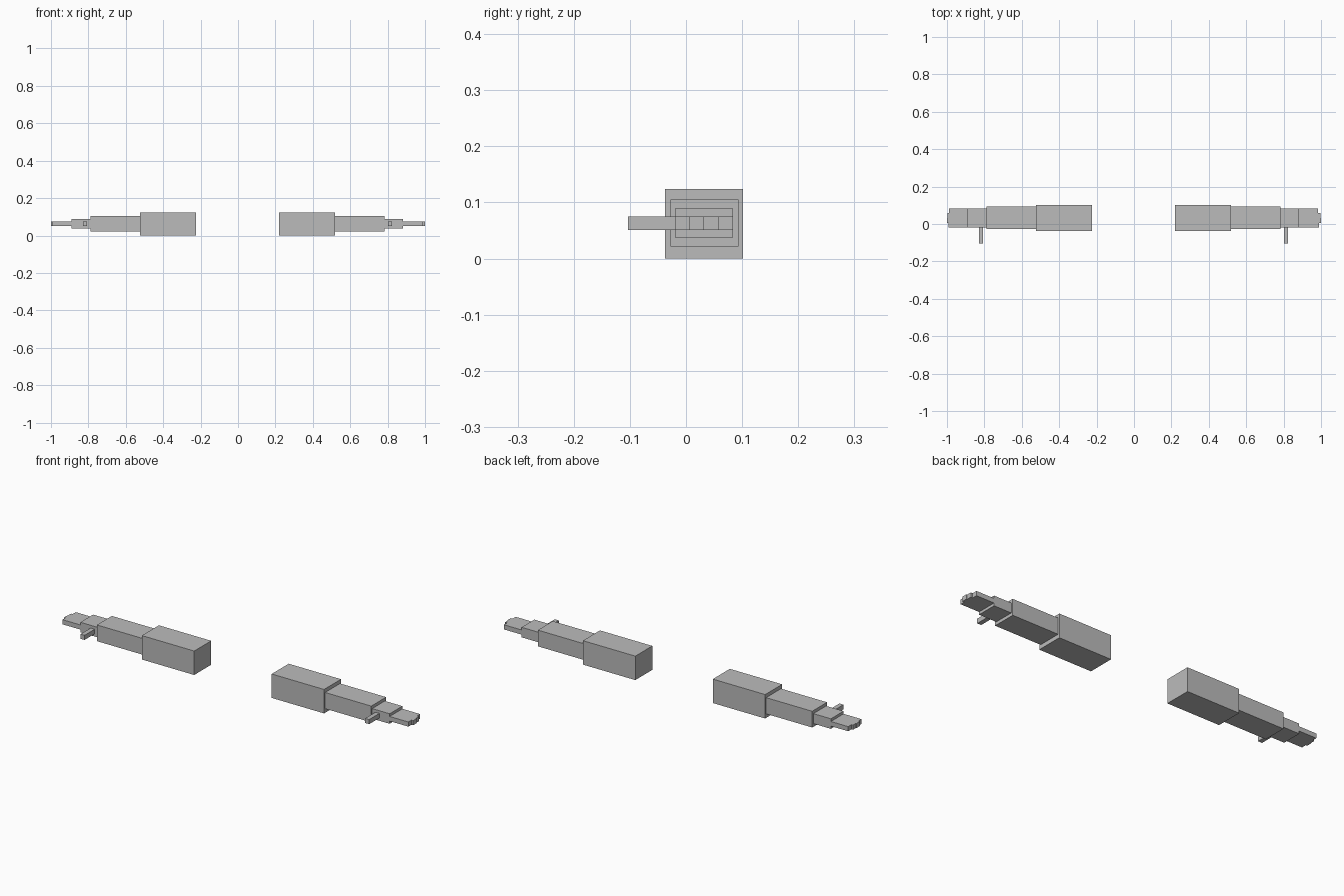
import bpy

if "Cube" in bpy.data.objects:
    bpy.data.objects.remove(bpy.data.objects["Cube"])

grey = bpy.data.materials.new("plain_grey")
grey.diffuse_color = (0.5, 0.5, 0.5, 1)
grey.use_nodes = True
grey.node_tree.nodes["Principled BSDF"].inputs["Base Color"].default_value = grey.diffuse_color


def box(name, x, y, z):
    """Axis-aligned box from (low, high) pairs."""
    bpy.ops.mesh.primitive_cube_add(size=1)
    ob = bpy.context.object
    ob.name = name
    for v in ob.data.vertices:
        v.co = [r[0] if c < 0 else r[1] for c, r in zip(v.co, (x, y, z))]
    ob.data.materials.append(grey)
    return ob


def arm(label, side, inset, tips):
    """One stretched-out arm; side is +1 or -1, inset moves it towards the middle."""
    def part(name, x0, x1, y, z):
        x = sorted((side * x0, side * x1))
        box(f"{label}_{name}", x, y, z)

    part("upper_arm", 0.225 - inset, 0.525 - inset, (-0.037, 0.102), (0, 0.124))
    part("forearm", 0.525 - inset, 0.789 - inset, (-0.028, 0.094), (0.021, 0.105))
    part("palm", 0.789 - inset, 0.889 - inset, (-0.02, 0.084), (0.037, 0.089))
    part("thumb", 0.807 - inset, 0.83 - inset, (-0.103, -0.02), (0.051, 0.075))
    # four fingers side by side, from index to little finger
    for i, tip in enumerate(tips):
        y = -0.02 + 0.026 * i
        part(f"finger_{i + 1}", 0.889 - inset, tip, (y, y + 0.026), (0.051, 0.075))


arm("left", -1, 0.0, (0.992, 1.0, 0.997, 0.988))
arm("right", 1, 0.006, (0.99, 1.0, 0.996, 0.985))
